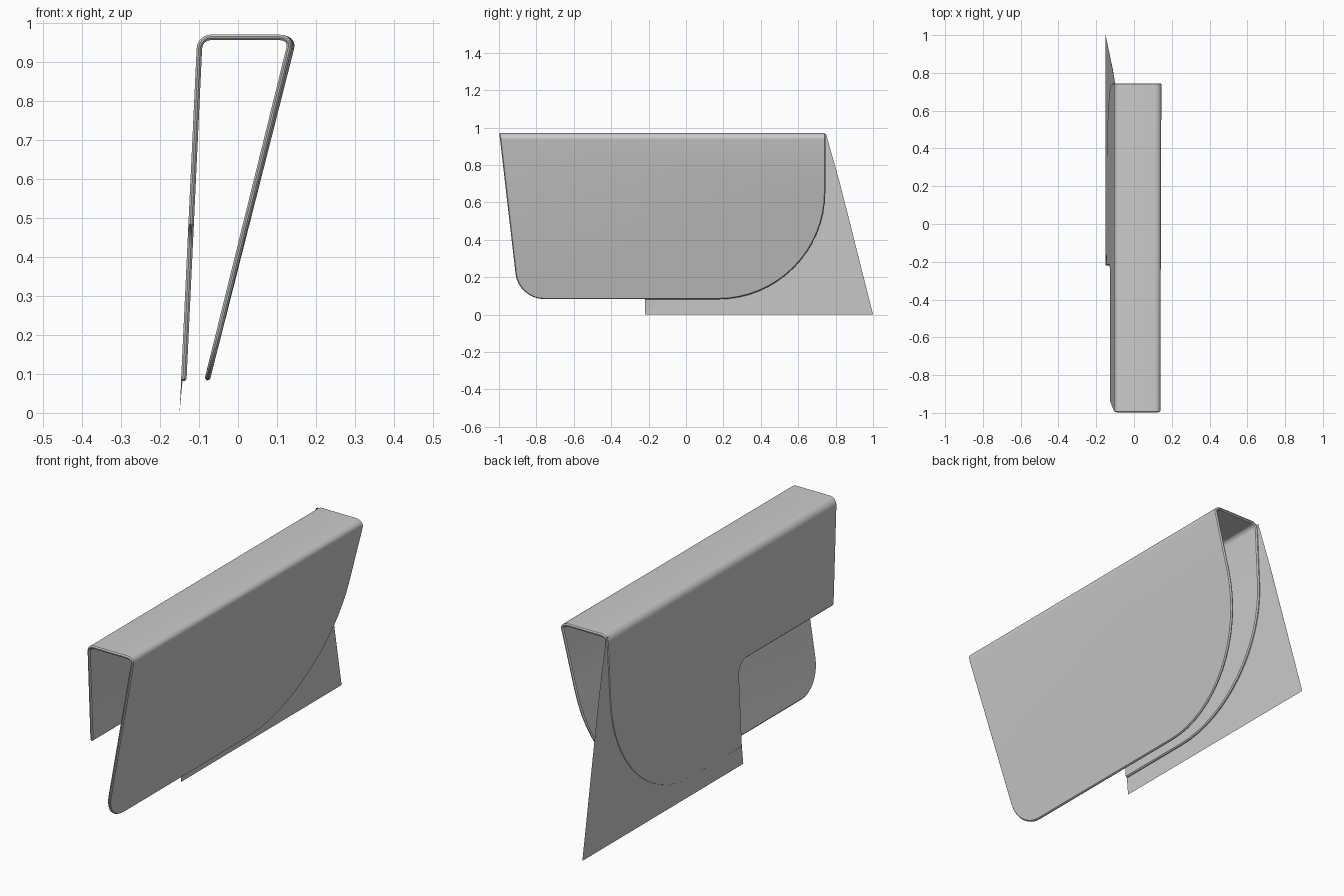
import bpy, bmesh
from math import sin, cos, pi, radians

if "Cube" in bpy.data.objects:
    bpy.data.objects.remove(bpy.data.objects["Cube"])

TOP, ARC, LOW, BACK = 0.97, 0.935, 0.082, 0.745


def left_x(y, z):            # steep plane of the left plate and fin
    return -0.150 + 0.047 * z


def right_x(y, z):           # leaning, slightly tapered plane of the right plate
    return -0.073 + (z - 0.08) * (0.254 + 0.004 * (y - BACK))


def front_y(z):              # slanted front edge shared by both plates
    return -0.998 + 0.115 * (TOP - z)


def rounded(a, c, b, n=8):   # rounded corner from a to b around c
    k = 0.55
    p = [a, [a[i] + k * (c[i] - a[i]) for i in range(len(a))],
         [b[i] + k * (c[i] - b[i]) for i in range(len(a))], b]
    out = []
    for s in range(n + 1):
        t = s / n
        w = ((1 - t) ** 3, 3 * t * (1 - t) ** 2, 3 * t * t * (1 - t), t ** 3)
        out.append(tuple(sum(w[j] * p[j][i] for j in range(4)) for i in range(len(a))))
    return out


def back_curve(inset=0.0, n=16):   # large rear sweep, top to bottom
    r = 0.575 - inset
    return [(0.17 + r * cos(a), LOW + 0.575 - r * sin(a))
            for a in (i * pi / 2 / n for i in range(n + 1))]


def finish(bm, name):
    me = bpy.data.meshes.new(name)
    bm.to_mesh(me)
    bm.free()
    ob = bpy.data.objects.new(name, me)
    bpy.context.collection.objects.link(ob)
    return ob


# Folded sheet: two side plates joined by a round-cornered roof
bm = bmesh.new()


def section(y_of_z, y_ref):
    xl, xr = left_x, right_x
    pts = rounded((xl(0, ARC), ARC), (xl(0, TOP), TOP), (-0.072, TOP), 6)
    pts += rounded((0.108, TOP), (xr(y_ref, TOP), TOP), (xr(y_ref, ARC), ARC), 6)
    return [bm.verts.new((x, y_of_z(z), z)) for x, z in pts]


front = section(front_y, -1)
back = section(lambda z: BACK, BACK)
roof = [bm.faces.new((front[i], front[i + 1], back[i + 1], back[i]))
        for i in range(len(front) - 1)]

nose = rounded((0.17 - 0.93, LOW), (front_y(LOW), LOW), (front_y(0.215), 0.215))
right_outline = back_curve() + nose
notch = rounded((-0.22, 0.42), (-0.22, 0.48), (-0.28, 0.48), 6)
left_outline = back_curve() + [(-0.22, LOW)] + notch + [(front_y(0.48), 0.48)]
for outline, x_of, i in ((left_outline, left_x, 0), (right_outline, right_x, -1)):
    edge = [bm.verts.new((x_of(y, z), y, z)) for y, z in outline]
    bm.faces.new([back[i]] + edge + [front[i]])

bmesh.ops.recalc_face_normals(bm, faces=bm.faces[:])
bm.normal_update()
if roof[6].normal.z < 0:
    bmesh.ops.reverse_faces(bm, faces=bm.faces[:])
sheet = finish(bm, "folded_cover")

mod = sheet.modifiers.new("thickness", 'SOLIDIFY')
mod.thickness, mod.offset = 0.014, -1
mod.use_even_offset = True
mod = sheet.modifiers.new("edge_chamfer", 'BEVEL')
mod.width, mod.segments = 0.005, 1
mod.limit_method, mod.angle_limit = 'ANGLE', radians(60)

bpy.context.view_layer.objects.active = sheet
sheet.select_set(True)
bpy.ops.object.convert(target='MESH')
bpy.ops.object.shade_smooth_by_angle(angle=radians(30))

# Thin fin below and behind the left plate
bm = bmesh.new()
shape = [(0.737, 0.962), (0.75, 0.962)]
shape += rounded((0.772, 0.745), (0.777, 0.705), (0.825, 0.695), 6)
shape += [(1.0, 0.0), (-0.22, 0.0), (-0.22, LOW + 0.008)]
shape += back_curve(0.008)[::-1]
bm.faces.new([bm.verts.new((left_x(y, z) + 0.004 * min(1, z / 0.08), y, z))
              for y, z in shape])
bmesh.ops.triangulate(bm, faces=bm.faces[:])
bmesh.ops.recalc_face_normals(bm, faces=bm.faces[:])
finish(bm, "side_fin")
